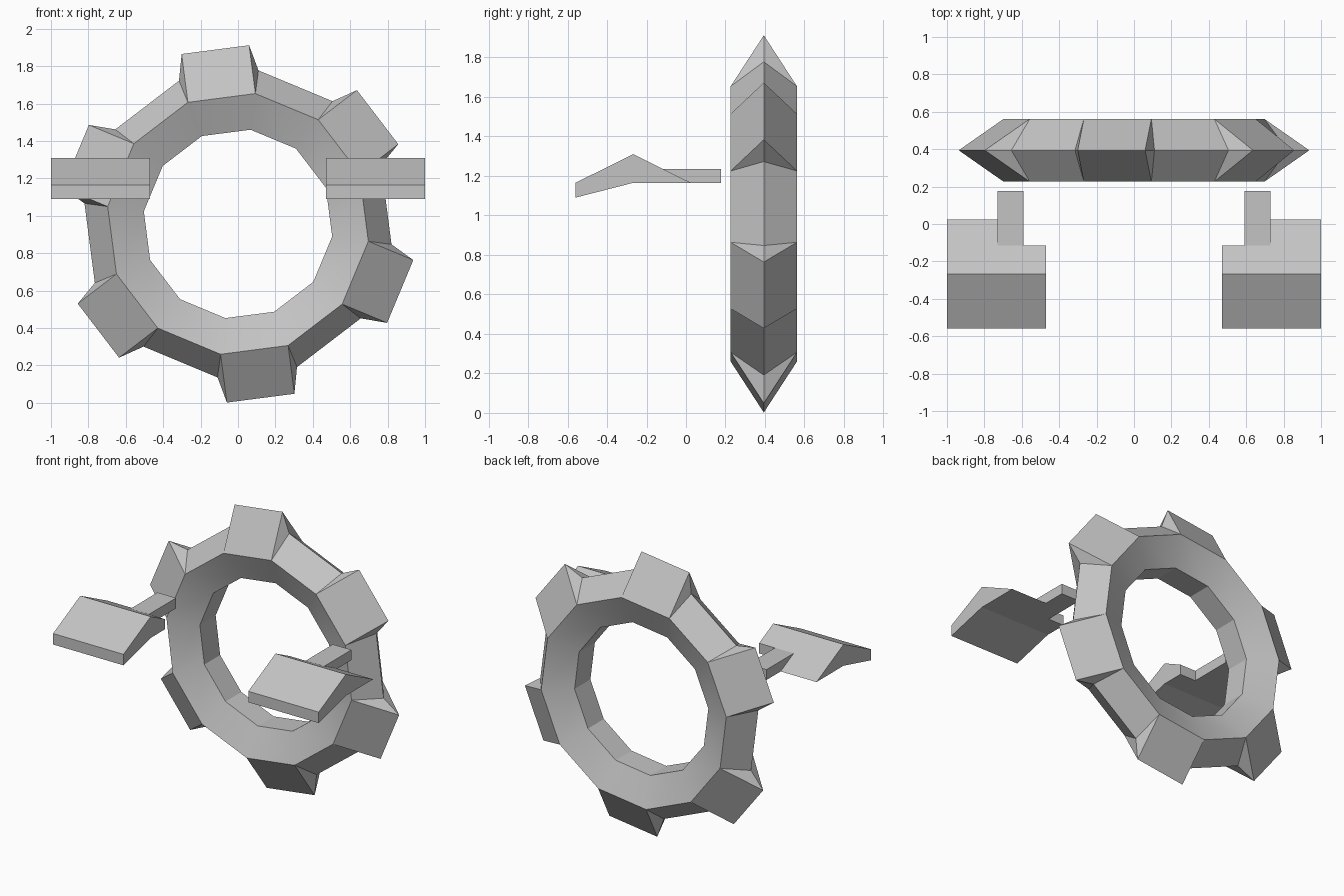
import bpy, bmesh
from math import sin, cos, radians
from mathutils import Vector

cube = bpy.data.objects.get("Cube")
if cube:
    bpy.data.objects.remove(cube)

# Single grey finish
grey = bpy.data.materials.new("plain_grey")
grey.use_nodes = True
colour = (0.55, 0.55, 0.55, 1)
grey.diffuse_color = colour
grey.node_tree.nodes["Principled BSDF"].inputs["Base Color"].default_value = colour


def finish(name, bm):
    """Turn a bmesh into a named object with outward normals."""
    bmesh.ops.recalc_face_normals(bm, faces=bm.faces)
    mesh = bpy.data.meshes.new(name)
    bm.to_mesh(mesh)
    bm.free()
    mesh.materials.append(grey)
    obj = bpy.data.objects.new(name, mesh)
    bpy.context.collection.objects.link(obj)
    return obj


def prism(name, profile, x0, x1):
    """Extrude a (y, z) profile along x."""
    bm = bmesh.new()
    face = bm.faces.new([bm.verts.new((x0, y, z)) for y, z in profile])
    out = bmesh.ops.extrude_face_region(bm, geom=[face])
    moved = [v for v in out["geom"] if isinstance(v, bmesh.types.BMVert)]
    bmesh.ops.translate(bm, verts=moved, vec=(x1 - x0, 0, 0))
    return finish(name, bm)


def box(name, x0, x1, y0, y1, z0, z1):
    return prism(name, [(y0, z0), (y1, z0), (y1, z1), (y0, z1)], x0, x1)


def mirror(obj):
    mod = obj.modifiers.new("mirror", "MIRROR")
    mod.use_mirror_merge = False


# Toothed ring: twelve sections, a wedge tooth on every second segment
RING_Y, RING_Z = 0.394, 0.957
SEGMENTS, START = 12, 82.4
HALF, INNER_HALF = 0.168, 0.085
RIM, RIDGE, BORE, TIP = 0.703, 0.828, 0.508, 0.957
TIP_ANGLE = 10.95

bm = bmesh.new()


def ring_vert(radius, angle, y):
    a = radians(angle)
    return bm.verts.new((radius * cos(a), RING_Y + y, RING_Z + radius * sin(a)))


section = [(RIM, -HALF), (RIDGE, 0), (RIM, HALF), (BORE, INNER_HALF), (BORE, -INNER_HALF)]
step = 360 / SEGMENTS
loops = [[ring_vert(r, START + i * step, y) for r, y in section] for i in range(SEGMENTS)]
for i in range(SEGMENTS):
    a, b = loops[i], loops[(i + 1) % SEGMENTS]
    for j in range(2, 5):
        k = (j + 1) % 5
        bm.faces.new((a[j], a[k], b[k], b[j]))
    top_a, top_b = a[1], b[1]
    if i % 2 == 0:
        mid = START + (i + 0.5) * step
        top_a = ring_vert(TIP, mid - TIP_ANGLE, 0)
        top_b = ring_vert(TIP, mid + TIP_ANGLE, 0)
        for s, t in ((a, top_a), (b, top_b)):
            bm.faces.new((s[0], s[1], t))
            bm.faces.new((s[1], s[2], t))
    bm.faces.new((a[0], top_a, top_b, b[0]))
    bm.faces.new((top_a, a[2], b[2], top_b))
ring = finish("toothed_ring", bm)
bpy.ops.object.select_all(action="DESELECT")
ring.select_set(True)
bpy.context.view_layer.objects.active = ring
bpy.ops.object.shade_smooth_by_angle(angle=radians(25))

# Wedge-shaped blades, notched at the inner rear corner
blade = prism("wedge_blades", [(-0.56, 1.09), (-0.56, 1.165), (-0.267, 1.31),
                               (0.025, 1.165), (-0.267, 1.165)], 0.47, 1.0)
notch = box("notch_cutter", 0.4, 0.59, -0.115, 0.2, 1.0, 1.4)
notch.hide_render = True
notch.hide_set(True)
cut = blade.modifiers.new("notch", "BOOLEAN")
cut.operation = "DIFFERENCE"
cut.solver = "EXACT"
cut.object = notch
mirror(blade)

# Short arms reaching back from the blades
arm = box("rear_arms", 0.59, 0.73, -0.115, 0.177, 1.165, 1.235)
mirror(arm)
